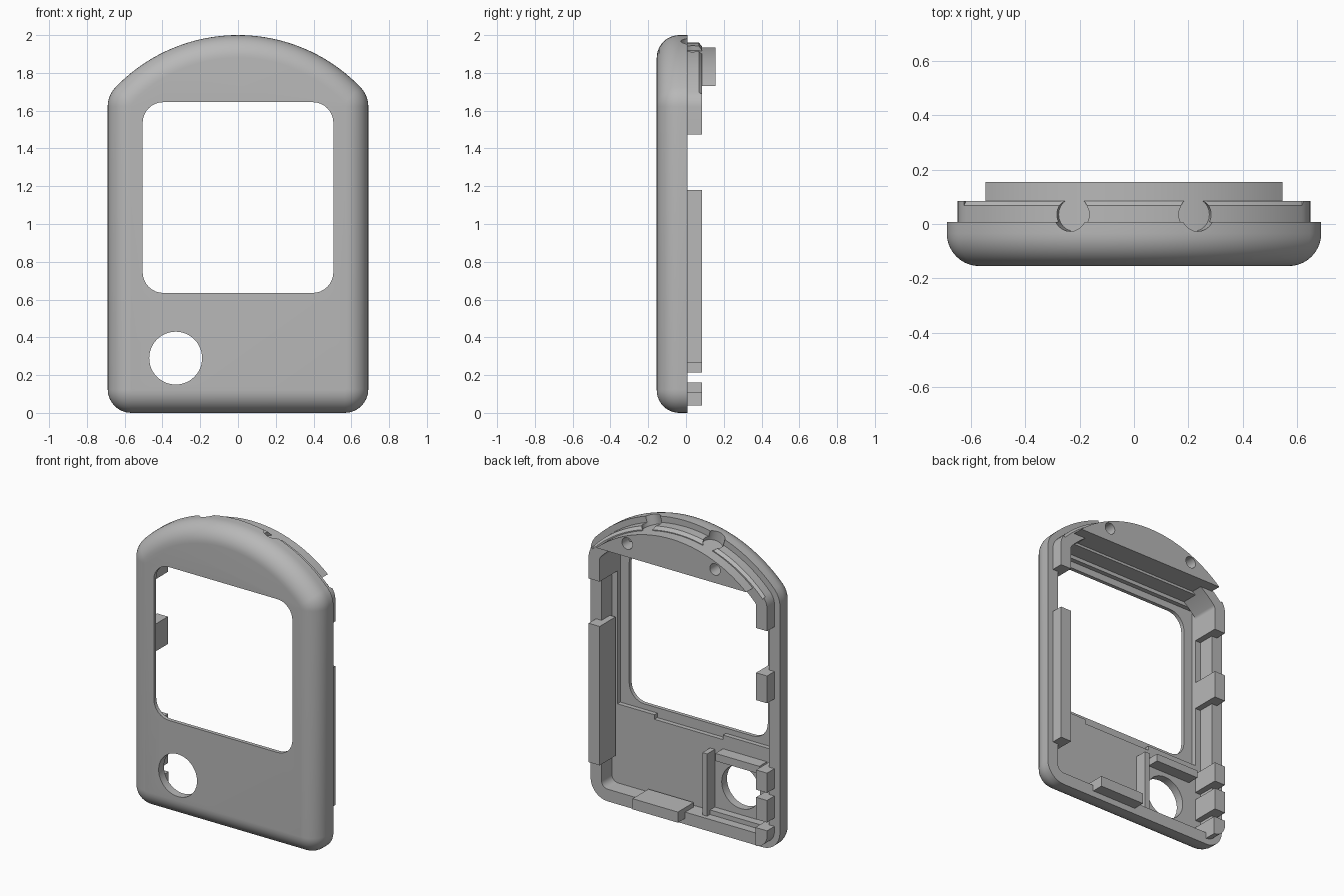
import bpy, bmesh
from math import sin, cos, pi, sqrt, atan2
from mathutils import Vector

cube = bpy.data.objects.get("Cube")
if cube:
    bpy.data.objects.remove(cube)

grey = bpy.data.materials.new("plain grey")
grey.use_nodes = True
grey.diffuse_color = (0.48, 0.48, 0.48, 1)
grey.node_tree.nodes["Principled BSDF"].inputs["Base Color"].default_value = (0.48, 0.48, 0.48, 1)

HALF_W, ARC_R, ARC_Z = 0.69, 0.9, 1.1
SHOULDER_R, CORNER_R = 0.15, 0.125
FRONT, RIM, TAB, BACK = -0.155, 0.008, 0.085, 0.155
FLOOR, RECESS = -0.10, -0.13


def arc(cx, cz, r, a, b, n):
    return [(cx + r * cos(a + (b - a) * i / n), cz + r * sin(a + (b - a) * i / n))
            for i in range(n + 1)]


def top_arc(d):
    """Right shoulder, crown and left shoulder, inset by d."""
    cx = HALF_W - SHOULDER_R
    cz = ARC_Z + sqrt((ARC_R - SHOULDER_R) ** 2 - cx ** 2)
    a = atan2(cz - ARC_Z, cx)
    return (arc(cx, cz, SHOULDER_R - d, 0, a, 8)
            + arc(0, ARC_Z, ARC_R - d, a, pi - a, 40)[1:-1]
            + arc(-cx, cz, SHOULDER_R - d, pi - a, pi, 8))


def outline(d):
    c = HALF_W - CORNER_R
    return (top_arc(d) + arc(-c, CORNER_R, CORNER_R - d, pi, 1.5 * pi, 8)
            + arc(c, CORNER_R, CORNER_R - d, 1.5 * pi, 2 * pi, 8))


def rounded_rect(x0, x1, z0, z1, r):
    return (arc(x1 - r, z1 - r, r, 0, pi / 2, 8) + arc(x0 + r, z1 - r, r, pi / 2, pi, 8)
            + arc(x0 + r, z0 + r, r, pi, 1.5 * pi, 8)
            + arc(x1 - r, z0 + r, r, 1.5 * pi, 2 * pi, 8))


def loft(name, levels):
    """Solid through matching (x, z) loops, each at its own y."""
    bm = bmesh.new()
    rings = [[bm.verts.new((x, y, z)) for x, z in pts] for pts, y in levels]
    for a, b in zip(rings, rings[1:]):
        for i in range(len(a)):
            j = (i + 1) % len(a)
            bm.faces.new((a[i], a[j], b[j], b[i]))
    bm.faces.new(rings[0])
    bm.faces.new(rings[-1])
    bmesh.ops.recalc_face_normals(bm, faces=bm.faces)
    me = bpy.data.meshes.new(name)
    bm.to_mesh(me)
    bm.free()
    me.materials.append(grey)
    ob = bpy.data.objects.new(name, me)
    bpy.context.collection.objects.link(ob)
    return ob


def prism(name, pts, y0, y1):
    return loft(name, [(pts, y0), (pts, y1)])


def box(name, x0, x1, z0, z1, y0, y1):
    return prism(name, [(x0, z0), (x1, z0), (x1, z1), (x0, z1)], y0, y1)


def cut(ob, cutters):
    for c in cutters:
        c.hide_render = True
        m = ob.modifiers.new("cut", "BOOLEAN")
        m.operation, m.solver, m.object = "DIFFERENCE", "EXACT", c
    dg = bpy.context.evaluated_depsgraph_get()
    me = bpy.data.meshes.new_from_object(ob.evaluated_get(dg))
    ob.modifiers.clear()
    ob.data = me
    for c in cutters:
        bpy.data.objects.remove(c)


def notch(angle):
    """Round cutter pointing out from the centre of the crown."""
    ob = prism("notch_cutter", arc(0, 0, 0.062, 0, 2 * pi * 23 / 24, 23), 0, 0.2)
    out = Vector((sin(angle), 0, cos(angle)))
    ob.rotation_mode = "QUATERNION"
    ob.rotation_quaternion = out.to_track_quat("Y", "Z")
    ob.location = Vector((0, 0.035, ARC_Z)) + out * 0.832
    return ob


def notches():
    return [notch(s * 0.265) for s in (-1, 1)]


# Front shell with a rounded front edge
R = 0.12
levels = [(outline(R * (1 - sin(t))), FRONT + R * (1 - cos(t)))
          for t in [i * pi / 20 for i in range(11)]]
shell = loft("front_shell", levels + [(outline(0), RIM)])
cavity = [p for p in outline(0.08) if p[1] < 1.735]
cut(shell, [
    prism("cavity_cutter", cavity, FLOOR, 0.1),
    box("display_recess_cutter", -0.57, 0.57, 0.6, 1.69, RECESS, 0.05),
    box("recess_step_cutter", -0.2, 0.3, 0.57, 0.7, RECESS, 0.05),
    prism("window_cutter", rounded_rect(-0.505, 0.505, 0.635, 1.645, 0.11), -0.3, 0.1),
    prism("button_cutter", arc(-0.33, 0.29, 0.14, 0, 2 * pi * 47 / 48, 47), -0.3, 0.1),
] + notches())

# Arched locating lip that runs down both sides
def band(drop):
    def leg(d):
        x = HALF_W - d
        return [(x, 1.475)] + top_arc(d) + [(-x, 1.475)]
    outer = [(x, z - drop if z > 1.69 else z) for x, z in leg(0.04)]
    return outer + leg(0.12)[::-1]

lip = loft("top_lip", [(band(0), FLOOR), (band(0), 0.068), (band(0.02), TAB)])
cut(lip, notches())

# Thick crown block with two screw holes
half = 0.55
a = atan2(1.735 - ARC_Z, half)
block = prism("crown_block", arc(0, ARC_Z, 0.835, a, pi - a, 40), FLOOR - 0.01, BACK)
cut(block, [prism("screw_cutter", arc(s * 0.32, 1.82, 0.038, 0, 2 * pi * 23 / 24, 23), 0.03, 0.3)
            for s in (-1, 1)])

# Side and bottom tabs
parts = [shell, lip, block, box("left_long_tab", 0.57, 0.65, 0.265, 1.18, FLOOR + 0.02, TAB)]
for name, z0, z1 in (("right_middle_tab", 1.0, 1.18), ("right_upper_button_tab", 0.41, 0.54),
                     ("right_lower_button_tab", 0.215, 0.36)):
    parts.append(box(name, -0.65, -0.57, z0, z1, FLOOR - 0.01, TAB))
parts.append(box("bottom_tab", 0.0, 0.33, 0.04, 0.11, FLOOR + 0.02, TAB))
parts.append(prism("right_corner_tab",
                   arc(-0.565, CORNER_R, 0.085, pi, 1.5 * pi, 8) + [(-0.565, 0.16), (-0.65, 0.16)],
                   FLOOR - 0.01, TAB))

# Ribs around the button opening
parts.append(box("button_side_rib", -0.14, -0.105, 0.07, 0.49, FLOOR - 0.01, -0.02))
parts.append(box("button_top_rib", -0.52, -0.2, 0.46, 0.51, FLOOR - 0.01, -0.02))
parts.append(box("button_bottom_rib", -0.58, -0.14, 0.07, 0.11, FLOOR - 0.01, -0.05))

for ob in bpy.context.view_layer.objects:
    ob.select_set(ob in parts)
bpy.context.view_layer.objects.active = shell
bpy.ops.object.shade_smooth_by_angle(angle=0.5)
